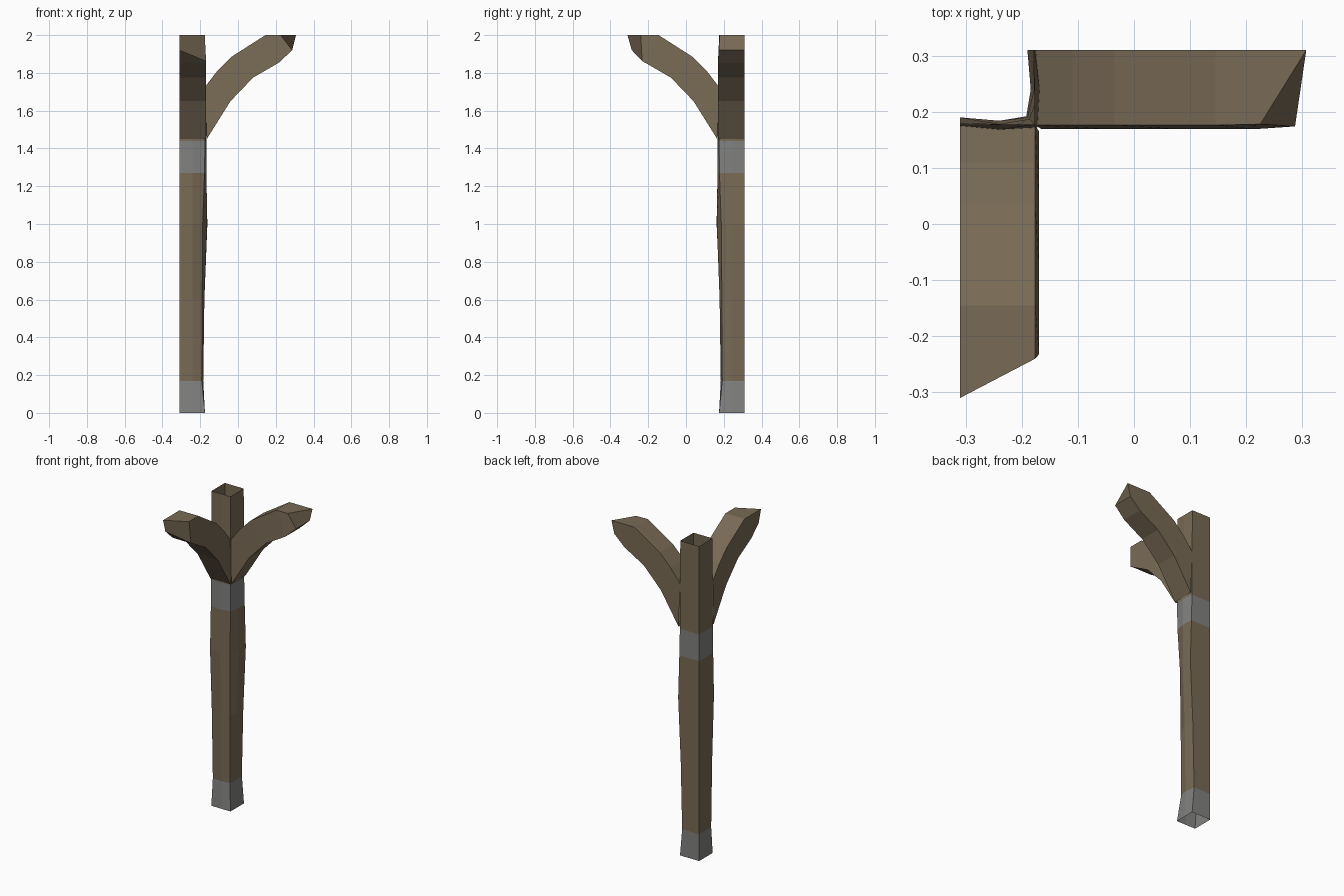
import bpy
import bmesh

if "Cube" in bpy.data.objects:
    bpy.data.objects.remove(bpy.data.objects["Cube"], do_unlink=True)


def make_material(name, colour):
    mat = bpy.data.materials.new(name)
    mat.use_nodes = True
    mat.diffuse_color = colour
    mat.node_tree.nodes["Principled BSDF"].inputs["Base Color"].default_value = colour
    return mat


wood = make_material("weathered wood", (0.19, 0.145, 0.092, 1))
iron = make_material("grey iron", (0.22, 0.22, 0.215, 1))

OUT = 0.31  # flat outer planes of the corner post
MID = 0.24


def loft(name, rings, cap_end=False):
    """Skin a list of equal-length point rings into a flat-shaded tube."""
    bm = bmesh.new()
    rows = [[bm.verts.new(p) for p in ring] for ring in rings]
    n = len(rows[0])
    for low, high in zip(rows, rows[1:]):
        for i in range(n):
            j = (i + 1) % n
            bm.faces.new((low[i], low[j], high[j], high[i]))
    if cap_end:
        bm.faces.new(rows[-1])
    bmesh.ops.recalc_face_normals(bm, faces=bm.faces)
    mesh = bpy.data.meshes.new(name)
    bm.to_mesh(mesh)
    bm.free()
    obj = bpy.data.objects.new(name, mesh)
    bpy.context.collection.objects.link(obj)
    mesh.materials.append(wood)
    return obj


# Hollow post: height, inner corner, face middle and edge offsets
post_profile = [
    (0.00, 0.175, 0.175, 0.175),
    (0.17, 0.192, 0.184, 0.190),
    (0.60, 0.190, 0.178, 0.180),
    (1.00, 0.187, 0.163, 0.162),
    (1.27, 0.177, 0.167, 0.170),
    (1.44, 0.175, 0.167, 0.174),
    (1.72, 0.172, 0.168, 0.175),
    (2.00, 0.177, 0.177, 0.177),
]
post = loft("corner_post", [
    [(-OUT, OUT, z), (-OUT, e, z), (-MID, m, z), (-c, c, z), (-m, MID, z), (-e, OUT, z)]
    for z, c, m, e in post_profile
])

# Iron foot and collar
post.data.materials.append(iron)
for face in post.data.polygons:
    if face.center.z < 0.17 or 1.27 < face.center.z < 1.44:
        face.material_index = 1

# Curved brackets: top reach, top height, bottom reach, bottom height
bracket_profile = [
    (-0.175, 1.725, -0.165, 1.45),
    (-0.11, 1.81, -0.04, 1.65),
    (-0.035, 1.885, 0.08, 1.775),
    (0.145, 2.00, 0.215, 1.853),
]


def bracket(name, tip, swap):
    rings = [[(t, OUT, zt), (t, 0.176, zt), (b, 0.169, zb), (b, OUT, zb)]
             for t, zt, b, zb in bracket_profile]
    rings.append(tip)
    if swap:  # mirror across the corner diagonal
        rings = [[(-y, -x, z) for x, y, z in ring] for ring in rings]
    return loft(name, rings, cap_end=True)


back_tip = (0.307, OUT, 2.0)
low_tip = (0.287, OUT, 1.92)
bracket("side_bracket", [back_tip, (0.225, 0.178, 2.0), (0.287, 0.174, 1.92), low_tip], False)
bracket("front_bracket", [(OUT, OUT, 2.0), (0.24, 0.176, 2.0), (0.232, 0.169, 1.862), low_tip], True)
